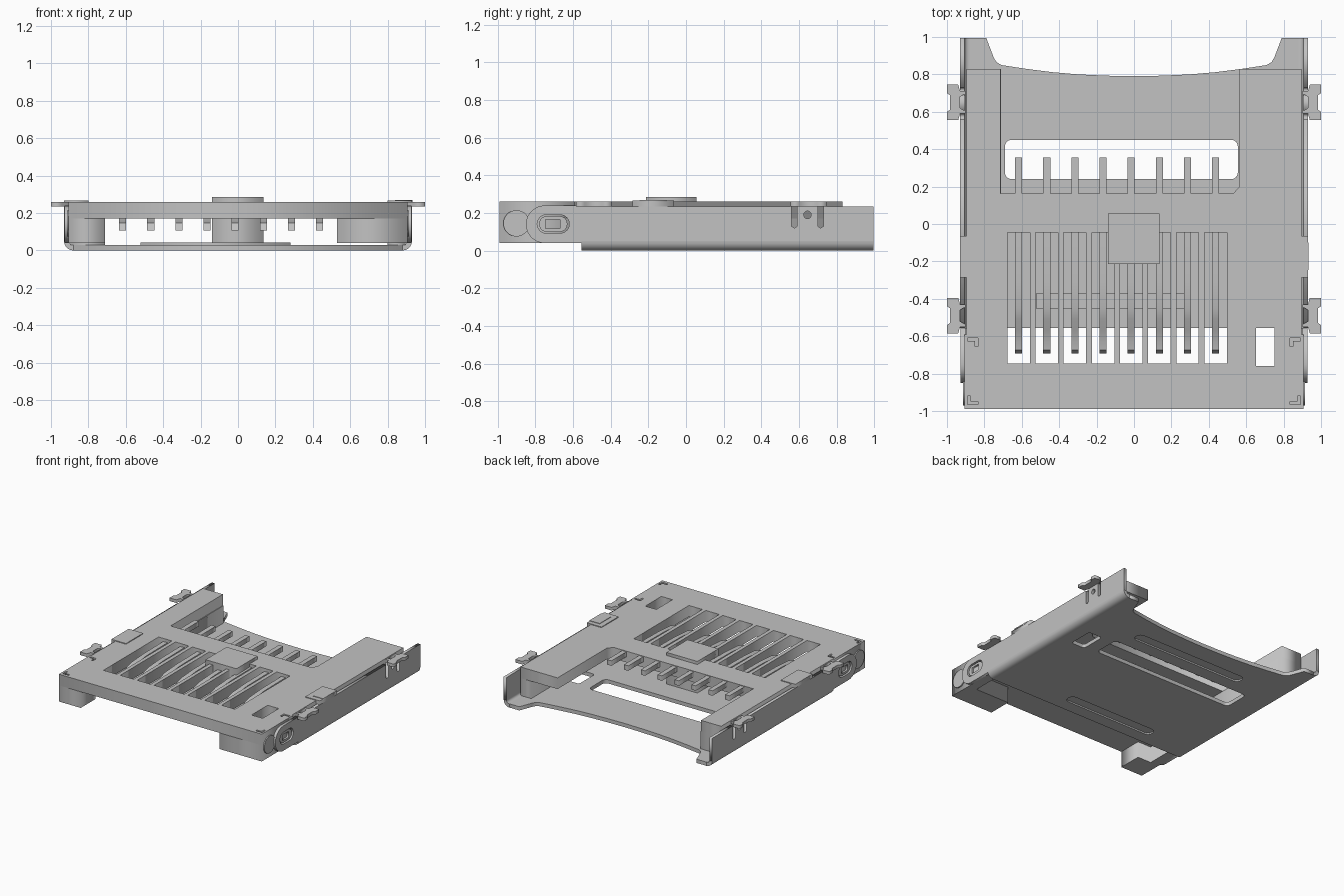
import bpy, bmesh, math
from mathutils import Matrix

cube = bpy.data.objects.get("Cube")
if cube:
    bpy.data.objects.remove(cube, do_unlink=True)

grey = bpy.data.materials.new("light grey")
grey.use_nodes = True
COL = (0.54, 0.54, 0.54, 1)
grey.diffuse_color = COL
grey.node_tree.nodes["Principled BSDF"].inputs["Base Color"].default_value = COL

# Local xy outline -> world plane, extruded along the remaining axis
AXES = {
    "z": Matrix.Identity(4),
    "x": Matrix(((0, 0, 1, 0), (1, 0, 0, 0), (0, 1, 0, 0), (0, 0, 0, 1))),
    "y": Matrix(((1, 0, 0, 0), (0, 0, -1, 0), (0, 1, 0, 0), (0, 0, 0, 1))),
}


def plate(name, loops, lo, hi, axis="z", mirror=False, smooth=False):
    """Extruded outline; further loops become holes."""
    cu = bpy.data.curves.new(name, "CURVE")
    cu.dimensions = "2D"
    cu.fill_mode = "BOTH"
    cu.extrude = (hi - lo) / 2
    for pts in loops:
        sp = cu.splines.new("POLY")
        sp.points.add(len(pts) - 1)
        for p, (u, v) in zip(sp.points, pts):
            p.co = (u, v, 0, 1)
        sp.use_cyclic_u = True
    tmp = bpy.data.objects.new(name + "_outline", cu)
    me = bpy.data.meshes.new_from_object(tmp)
    bpy.data.objects.remove(tmp)
    bpy.data.curves.remove(cu)
    mid = (lo + hi) / 2
    me.transform(AXES[axis] @ Matrix.Translation((0, 0, -mid if axis == "y" else mid)))
    bm = bmesh.new()
    bm.from_mesh(me)
    bmesh.ops.remove_doubles(bm, verts=bm.verts, dist=1e-5)
    if mirror:
        geo = bmesh.ops.duplicate(bm, geom=bm.verts[:] + bm.edges[:] + bm.faces[:])["geom"]
        for v in geo:
            if isinstance(v, bmesh.types.BMVert):
                v.co.x *= -1
    bmesh.ops.recalc_face_normals(bm, faces=bm.faces)
    bm.to_mesh(me)
    bm.free()
    me.materials.clear()
    me.materials.append(grey)
    ob = bpy.data.objects.new(name, me)
    bpy.context.collection.objects.link(ob)
    if smooth:
        bpy.ops.object.select_all(action="DESELECT")
        ob.select_set(True)
        bpy.context.view_layer.objects.active = ob
        bpy.ops.object.shade_smooth_by_angle(angle=math.radians(35))
    return ob


def rect(x0, x1, y0, y1):
    return [(x0, y0), (x1, y0), (x1, y1), (x0, y1)]


def round_rect(x0, x1, y0, y1, r, n=6):
    pts = []
    for cx, cy, a in ((x1 - r, y0 + r, -90), (x1 - r, y1 - r, 0),
                      (x0 + r, y1 - r, 90), (x0 + r, y0 + r, 180)):
        for i in range(n + 1):
            t = math.radians(a + 90 * i / n)
            pts.append((cx + r * math.cos(t), cy + r * math.sin(t)))
    return pts


def circle(cx, cy, r, n=28):
    return [(cx + r * math.cos(2 * math.pi * i / n), cy + r * math.sin(2 * math.pi * i / n))
            for i in range(n)]


PINS = [-0.617 + 0.1505 * i for i in range(8)]
BACK, FRONT = 0.995, -0.99

# Metal floor with concave rear edge, window and side hole
half = [(0.88, -0.555), (0.88, BACK), (0.79, BACK), (0.75, 0.89), (0.735, 0.865), (0.71, 0.85),
        (0.58, 0.83), (0.44, 0.812), (0.3, 0.8), (0.15, 0.793)]
outline = half + [(0, 0.79)] + [(-x, y) for x, y in reversed(half)]
window = round_rect(-0.69, 0.555, 0.24, 0.45, 0.035)
side_hole = round_rect(0.66, 0.78, 0.22, 0.42, 0.02)
grooves = [round_rect(-0.52, 0.48, 0.555, 0.64, 0.04), round_rect(-0.52, 0.28, -0.455, -0.37, 0.04)]
plate("floor_underside", [outline, window, side_hole] + grooves, 0, 0.012)
plate("floor", [outline, window, side_hole], 0.012, 0.03)
plate("floor_rib", [rect(-0.52, 0.28, -0.455, -0.37)], 0.03, 0.042)

# Rounded lower corners and side walls with slits
arc = [math.radians(-90 + 15 * i) for i in range(7)]
corner = [(0.88 + 0.05 * math.cos(a), 0.05 + 0.05 * math.sin(a)) for a in arc]
corner += [(0.88 + 0.025 * math.cos(a), 0.05 + 0.02 * math.sin(a)) for a in reversed(arc)]
plate("wall_bends", [corner], -0.555, BACK, "y", True, True)
wall = [(-0.555, 0.05), (BACK, 0.05), (BACK, 0.235), (0.73, 0.235), (0.73, 0.13), (0.715, 0.12),
        (0.7, 0.13), (0.7, 0.235), (0.59, 0.235), (0.59, 0.13), (0.575, 0.12),
        (0.56, 0.13), (0.56, 0.235), (-0.555, 0.235)]
plate("side_walls", [wall, circle(0.645, 0.19, 0.02, 16)], 0.905, 0.93, "x", True)

# Solder tabs along both sides
for name, c in (("rear_tabs", 0.65), ("front_tabs", -0.49)):
    tab = [(0.9, c - 0.06), (0.93, c - 0.06), (0.94, c - 0.095), (1, c - 0.095), (1, c - 0.05),
           (0.985, c - 0.04), (0.985, c + 0.04), (1, c + 0.05), (1, c + 0.095),
           (0.94, c + 0.095), (0.93, c + 0.06), (0.9, c + 0.06)]
    hole = [(0.905, c - 0.045), (0.93, c - 0.03), (0.93, c + 0.03), (0.905, c + 0.045)]
    plate(name, [tab, hole], 0.235, 0.26, mirror=True)

# Plastic housing top: U shape with contact slots
top = [(-0.895, -0.59), (-0.905, -0.59), (-0.905, FRONT), (0.905, FRONT), (0.905, -0.59), (0.895, -0.59),
       (0.895, 0.83), (0.565, 0.83), (0.565, 0.2), (0.53, 0.163), (-0.715, 0.163), (-0.715, 0.83),
       (-0.895, 0.83)]
slots = [rect(x - 0.06, x + 0.06, -0.747, -0.045) for x in PINS]
hole = rect(0.653, 0.752, -0.76, -0.555)
slits = []
for s in (-1, 1):
    slits.append([(s * x, y) for x, y in ((0.835, -0.655), (0.85, -0.655), (0.85, -0.625),
                                          (0.89, -0.625), (0.89, -0.61), (0.835, -0.61))])
    slits.append([(s * x, y) for x, y in ((0.835, -0.965), (0.89, -0.965), (0.89, -0.92),
                                          (0.875, -0.92), (0.875, -0.95), (0.835, -0.95))])
plate("housing_top", [top, hole] + slots + slits, 0.17, 0.26)

# Housing rails and front legs
plate("right_rail", [rect(-0.895, -0.71, -0.555, 0.83)], 0.03, 0.17)
plate("left_rail", [rect(0.8, 0.895, -0.555, 0.83)], 0.03, 0.17)
plate("right_front_leg", [[(-0.905, FRONT), (-0.71, FRONT), (-0.71, -0.8), (-0.83, -0.8),
                           (-0.83, -0.555), (-0.905, -0.555)]], 0.04, 0.17)
plate("left_front_leg", [[(0.905, FRONT), (0.905, -0.555), (0.83, -0.555), (0.83, -0.8),
                          (0.53, -0.8), (0.53, FRONT)]], 0.04, 0.17)

# Spring plates and pegs on the front sides
spring = [(-0.555, 0.04), (-0.555, 0.24), (-0.75, 0.24)]
spring += [(-0.75 - 0.1 * math.sin(a), 0.14 + 0.1 * math.cos(a))
           for a in (math.pi * i / 14 for i in range(1, 15))]
plate("side_springs", [spring, round_rect(-0.79, -0.62, 0.093, 0.19, 0.048)], 0.9, 0.928, "x", True)
plate("spring_centres", [round_rect(-0.78, -0.63, 0.1, 0.183, 0.04), rect(-0.745, -0.67, 0.118, 0.165)],
      0.9, 0.92, "x", True)
plate("side_pegs", [circle(-0.9, 0.145, 0.07)], 0.9, 0.914, "x", True)

# Clips folded over the housing edges
plate("side_clips", [rect(0.8, 0.93, -0.285, -0.065)], 0.235, 0.266, mirror=True)
plate("left_clip_plate", [rect(0.84, 0.932, -0.247, -0.1)], 0.26, 0.27)

# Pick-up pad with its central post
plate("pickup_pad", [rect(-0.14, 0.135, -0.213, 0.055)], 0.255, 0.285)
plate("centre_post", [rect(-0.14, 0.135, -0.213, 0.055)], 0.03, 0.255)

# Spring contacts with tails at the rear
blade = [(-0.04, 0.235), (-0.3, 0.232), (-0.45, 0.222), (-0.51, 0.205), (-0.57, 0.175), (-0.63, 0.155),
         (-0.675, 0.148), (-0.692, 0.108), (-0.67, 0.115), (-0.63, 0.132), (-0.57, 0.15),
         (-0.51, 0.18), (-0.45, 0.197), (-0.3, 0.207), (-0.04, 0.21)]
for i, x in enumerate(PINS):
    plate(f"contact_{i + 1}", [blade], x - 0.019, x + 0.019, "x", smooth=True)
    plate(f"contact_tail_{i + 1}", [rect(x - 0.019, x + 0.019, 0.16, 0.355)], 0.215, 0.255)
